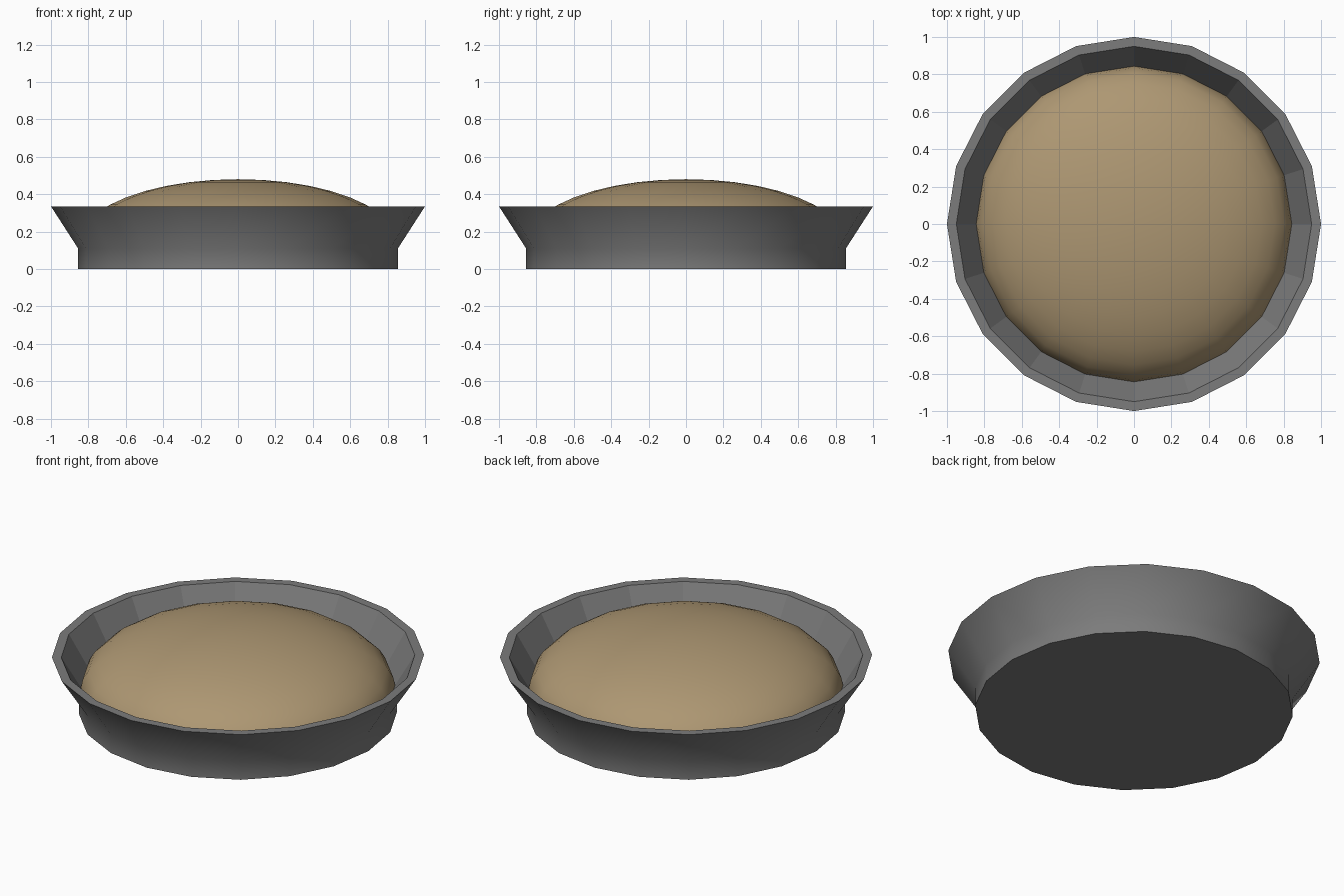
import bpy, bmesh, math

if "Cube" in bpy.data.objects:
    bpy.data.objects.remove(bpy.data.objects["Cube"])

SIDES = 20


def material(name, rgb):
    m = bpy.data.materials.new(name)
    m.diffuse_color = (*rgb, 1)
    m.use_nodes = True
    m.node_tree.nodes["Principled BSDF"].inputs["Base Color"].default_value = m.diffuse_color
    return m


def lathe(name, profile, mat, smooth_bands):
    """Revolve (radius, z) points; radius 0 makes a pole. Bands listed are smooth."""
    bm = bmesh.new()
    rings = []
    for r, z in profile:
        if r == 0:
            rings.append([bm.verts.new((0, 0, z))] * SIDES)
        else:
            rings.append([bm.verts.new((r * math.cos(a), r * math.sin(a), z))
                          for a in (2 * math.pi * i / SIDES for i in range(SIDES))])
    for k, (lo, hi) in enumerate(zip(rings, rings[1:])):
        for i in range(SIDES):
            j = (i + 1) % SIDES
            corners = list(dict.fromkeys((lo[i], lo[j], hi[j], hi[i])))
            bm.faces.new(corners).smooth = k in smooth_bands
    bmesh.ops.recalc_face_normals(bm, faces=bm.faces[:])
    me = bpy.data.meshes.new(name)
    bm.to_mesh(me)
    bm.free()
    me.materials.append(mat)
    ob = bpy.data.objects.new(name, me)
    bpy.context.collection.objects.link(ob)
    return ob


# dish: flat underside, straight foot, flared wall, rim, faceted inner wall, floor
dish = [(0, 0), (0.855, 0), (0.855, 0.11), (1.0, 0.335),
        (0.95, 0.335), (0.82, 0.115), (0, 0.115)]
lathe("dish", dish, material("dark_metal", (0.2, 0.2, 0.2)), {1, 2})

# filling: smooth flattened dome resting in the dish
N = 10
dome = [(0.845 * math.cos(t), 0.15 + 0.33 * math.sin(t))
        for t in (math.pi / 2 * i / N for i in range(N))]
filling = [(0, 0.13), (0.828, 0.13)] + dome + [(0, 0.48)]
lathe("filling", filling, material("crust", (0.42, 0.31, 0.17)), set(range(2, N + 2)))
